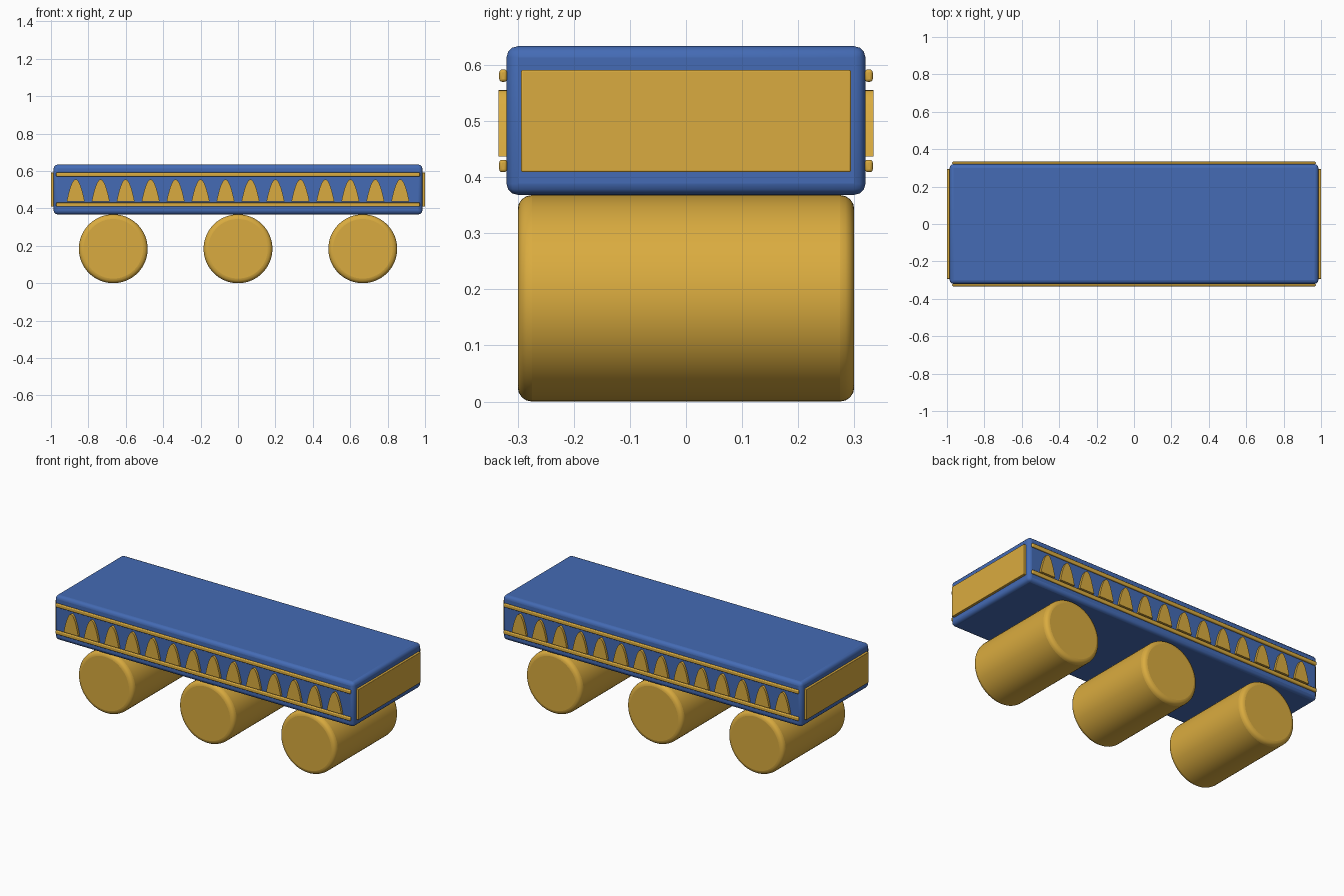
import bpy
import bmesh
import math
from mathutils import Matrix

# Remove the default cube only
cube = bpy.data.objects.get("Cube")
if cube:
    bpy.data.objects.remove(cube, do_unlink=True)


def make_material(name, color):
    mat = bpy.data.materials.new(name)
    mat.use_nodes = True
    mat.diffuse_color = color
    bsdf = next(n for n in mat.node_tree.nodes if n.type == 'BSDF_PRINCIPLED')
    bsdf.inputs["Base Color"].default_value = color
    return mat


BLUE = make_material("blue", (0.058, 0.147, 0.46, 1))
GOLD = make_material("gold", (0.70, 0.41, 0.05, 1))


def finish(name, bm, mat, bevel=0, segments=3):
    """Turn a bmesh into a bevelled object with smooth shading."""
    bmesh.ops.recalc_face_normals(bm, faces=bm.faces)
    mesh = bpy.data.meshes.new(name)
    bm.to_mesh(mesh)
    bm.free()
    mesh.materials.append(mat)
    obj = bpy.data.objects.new(name, mesh)
    bpy.context.collection.objects.link(obj)
    if bevel:
        mod = obj.modifiers.new("Bevel", 'BEVEL')
        mod.width = bevel
        mod.segments = segments
        mod.limit_method = 'ANGLE'
        mod.angle_limit = math.radians(40)
    bpy.ops.object.select_all(action='DESELECT')
    obj.select_set(True)
    bpy.context.view_layer.objects.active = obj
    bpy.ops.object.shade_smooth_by_angle(angle=math.radians(35))
    return obj


def box(name, center, size, mat, bevel):
    bm = bmesh.new()
    bmesh.ops.create_cube(bm, size=1, matrix=Matrix.Translation(center) @ Matrix.Diagonal((*size, 1)))
    return finish(name, bm, mat, bevel)


def roller(name, x):
    """Horizontal cylinder lying along y."""
    bm = bmesh.new()
    place = Matrix.Translation((x, 0, 0.184)) @ Matrix.Rotation(math.pi / 2, 4, 'X')
    bmesh.ops.create_cone(bm, cap_ends=True, segments=64, radius1=0.184,
                          radius2=0.184, depth=0.6, matrix=place)
    return finish(name, bm, GOLD, 0.025, 4)


def arch(name, x, side):
    """Solid parabolic arch standing on the side wall."""
    bm = bmesh.new()
    steps = 16
    verts = []
    for i in range(steps + 1):
        t = 2 * i / steps - 1
        # Denser points near the crown
        u = math.copysign(abs(t) ** 1.2, t)
        verts.append(bm.verts.new((x + 0.048 * u, side * 0.31, 0.437 + 0.118 * (1 - u * u))))
    face = bm.faces.new(verts)
    new = bmesh.ops.extrude_face_region(bm, geom=[face])["geom"]
    moved = [g for g in new if isinstance(g, bmesh.types.BMVert)]
    bmesh.ops.translate(bm, verts=moved, vec=(0, side * 0.024, 0))
    return finish(name, bm, GOLD)


# Long body
box("body", (0, 0, 0.501), (1.972, 0.64, 0.265), BLUE, 0.02)

# End panels
for label, side in (("left", 1), ("right", -1)):
    box(f"{label}_end_panel", (side * 0.985, 0, 0.5), (0.03, 0.588, 0.182), GOLD, 0.003)

# Rails and arches on both long sides
ARCHES = 14
for label, side in (("front", -1), ("back", 1)):
    for level, z in (("lower", 0.42), ("upper", 0.581)):
        box(f"{label}_{level}_rail", (0, side * 0.326, z), (1.944, 0.014, 0.022), GOLD, 0.005)
    for i in range(ARCHES):
        arch(f"{label}_arch_{i + 1}", (i - (ARCHES - 1) / 2) * 0.1335, side)

# Three rollers under the body
for label, x in (("right", -0.667), ("middle", 0), ("left", 0.667)):
    roller(f"{label}_roller", x)
